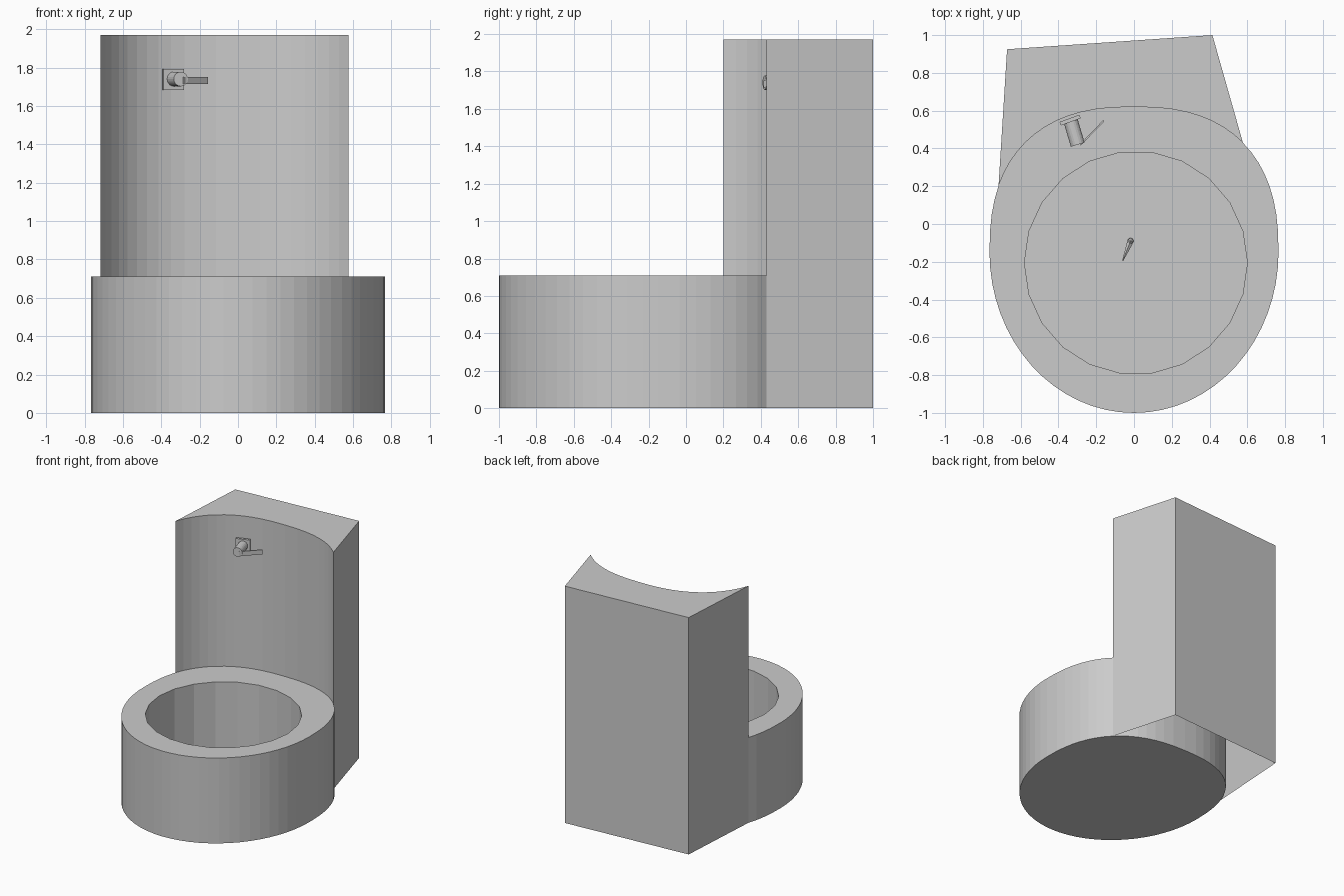
import bpy, bmesh
from math import sin, cos, pi, radians, copysign
from mathutils import Vector, Matrix

cube = bpy.data.objects.get("Cube")
if cube:
    bpy.data.objects.remove(cube, do_unlink=True)

grey = bpy.data.materials.new("porcelain_grey")
grey.use_nodes = True
colour = (0.6, 0.6, 0.6, 1)
grey.diffuse_color = colour
grey.node_tree.nodes["Principled BSDF"].inputs["Base Color"].default_value = colour

RIM, TOP, FLOOR, SIDES = 0.71, 1.97, 0.1, 64


def finish(name, bm, recalc=True):
    if recalc:
        bmesh.ops.recalc_face_normals(bm, faces=bm.faces)
    mesh = bpy.data.meshes.new(name)
    bm.to_mesh(mesh)
    bm.free()
    mesh.materials.append(grey)
    obj = bpy.data.objects.new(name, mesh)
    bpy.context.collection.objects.link(obj)
    return obj


def loop(bm, points, z):
    return [bm.verts.new((x, y, z)) for x, y in points]


def wall(bm, low, high, closed=True):
    n = len(low)
    for i in range(n if closed else n - 1):
        j = (i + 1) % n
        bm.faces.new((low[i], low[j], high[j], high[i]))


def outline(i):
    """Rounded bowl outline, fuller towards the back."""
    t = 2 * pi * i / SIDES
    c, s = cos(t), sin(t)
    power, depth = (0.816, 0.77) if s > 0 else (1.0, 0.85)
    return (0.765 * copysign(abs(c) ** power, c),
            -0.15 + depth * copysign(abs(s) ** power, s))


# Bowl: outer wall, base, flat rim, straight well and floor
bm = bmesh.new()
outer = [outline(i) for i in range(SIDES)]
well = [(0.01 + 0.59 * cos(2 * pi * i / 22), -0.205 + 0.59 * sin(2 * pi * i / 22))
        for i in range(22)]
base, rim = loop(bm, outer, 0), loop(bm, outer, RIM)
lip, floor = loop(bm, well, RIM), loop(bm, well, FLOOR)
wall(bm, base, rim)
wall(bm, floor, lip)
bm.faces.new(base)
bm.faces.new(floor)
ring = [bm.edges.get((vs[i], vs[i - 1])) for vs in (rim, lip) for i in range(len(vs))]
bmesh.ops.triangle_fill(bm, edges=ring, use_beauty=True)
finish("bowl", bm)

# Tank: hugs the bowl's back, hollow and open underneath
bm = bmesh.new()
arc = [outline(i) for i in range(8, 29)]
sides = [arc[-1], (-0.672, 0.925), (0.415, 1.0), arc[0]]
top_arc, low_arc = loop(bm, arc, TOP), loop(bm, arc, RIM)
wall(bm, top_arc, low_arc, closed=False)
corners = loop(bm, sides[1:3], TOP)
bm.faces.new(top_arc + corners)
wall(bm, loop(bm, sides, 0), [top_arc[-1]] + corners + [top_arc[0]], closed=False)
finish("tank", bm)


def block(name, centre, size, angle):
    bm = bmesh.new()
    bmesh.ops.create_cube(bm, size=1)
    bm.transform(Matrix.Translation(centre) @ Matrix.Rotation(angle, 4, "Z")
                 @ Matrix.Diagonal((*size, 1)))
    return finish(name, bm)


def rod(name, start, end, r1, r2, sides):
    start, end = Vector(start), Vector(end)
    axis = end - start
    bm = bmesh.new()
    bmesh.ops.create_cone(bm, cap_ends=True, segments=sides, radius1=r1,
                          radius2=r2, depth=axis.length)
    turn = axis.to_track_quat("Z", "Y").to_matrix().to_4x4()
    bm.transform(Matrix.Translation((start + end) / 2) @ turn)
    return finish(name, bm)


# Flush handle: mounting plate, spindle and lever
block("handle_plate", (-0.338, 0.55, 1.737), (0.112, 0.02, 0.11), radians(20))
rod("handle_spindle", (-0.335, 0.545, 1.74), (-0.298, 0.42, 1.74), 0.038, 0.038, 20)
block("handle_lever", (-0.222, 0.483, 1.732), (0.18, 0.008, 0.038), radians(46))

# Small lump lying on the bowl floor
rod("floor_lump", (-0.06, -0.195, FLOOR + 0.012), (-0.022, -0.1, FLOOR + 0.015), 0.003, 0.018, 6)
bm = bmesh.new()
bmesh.ops.create_icosphere(bm, subdivisions=1, radius=0.018)
bm.transform(Matrix.Translation((-0.018, -0.09, FLOOR + 0.016)))
finish("floor_lump_tip", bm)
